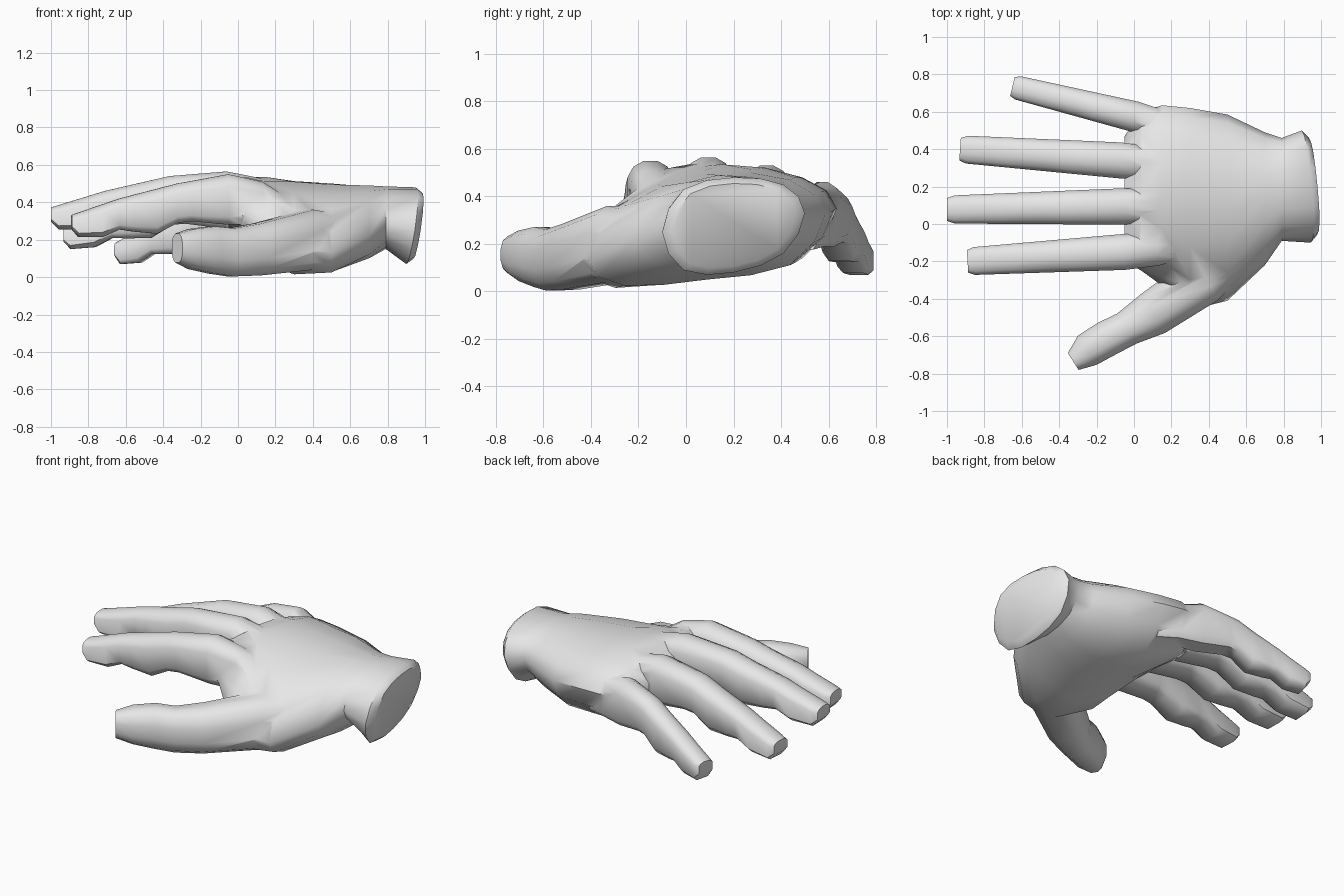
import bpy, bmesh, math
from mathutils import Vector

if "Cube" in bpy.data.objects:
    bpy.data.objects.remove(bpy.data.objects["Cube"], do_unlink=True)

skin = bpy.data.materials.new("light grey")
skin.use_nodes = True
GREY = (0.8, 0.8, 0.8, 1)
skin.diffuse_color = GREY
skin.node_tree.nodes["Principled BSDF"].inputs["Base Color"].default_value = GREY


def loft(name, rings):
    """Skin a list of equal-length rings and cap both ends."""
    bm = bmesh.new()
    loops = [[bm.verts.new(p) for p in ring] for ring in rings]
    n = len(loops[0])
    for a, b in zip(loops, loops[1:]):
        for i in range(n):
            j = (i + 1) % n
            bm.faces.new((a[i], a[j], b[j], b[i]))
    bm.faces.new(loops[0])
    bm.faces.new(loops[-1])
    bmesh.ops.recalc_face_normals(bm, faces=bm.faces)
    mesh = bpy.data.meshes.new(name)
    bm.to_mesh(mesh)
    bm.free()
    mesh.materials.append(skin)
    obj = bpy.data.objects.new(name, mesh)
    bpy.context.collection.objects.link(obj)
    return obj


def rounded(points):
    """Double the points of a closed ring with a smooth spline."""
    out, n = [], len(points)
    for i in range(n):
        a, b, c, d = (Vector(points[(i + k) % n]) for k in (-1, 0, 1, 2))
        out += [b, (9 * (b + c) - a - d) / 16]
    return out


# Palm and wrist: x, y range, side heights, three top and three bottom heights
PALM = [
    (-0.05, -0.20, 0.47, 0.36, 0.35, (0.46, 0.47, 0.42), (0.28, 0.27, 0.25)),
    (0.04, -0.25, 0.60, 0.33, 0.35, (0.51, 0.53, 0.46), (0.22, 0.20, 0.19)),
    (0.15, -0.33, 0.635, 0.22, 0.35, (0.45, 0.535, 0.48), (0.07, 0.12, 0.14)),
    (0.30, -0.46, 0.62, 0.13, 0.34, (0.36, 0.51, 0.48), (0.015, 0.06, 0.12)),
    (0.50, -0.41, 0.585, 0.13, 0.32, (0.36, 0.495, 0.47), (0.025, 0.05, 0.11)),
    (0.70, -0.22, 0.49, 0.22, 0.32, (0.40, 0.49, 0.45), (0.12, 0.10, 0.15)),
    (0.79, -0.09, 0.46, 0.29, 0.33, (0.43, 0.485, 0.45), (0.19, 0.15, 0.20)),
    (0.92, -0.10, 0.50, 0.25, 0.33, (0.43, 0.48, 0.45), (0.09, 0.08, 0.16)),
]
rings = []
for x, y0, y1, s0, s1, top, bot in PALM:
    ys = [y0 + (y1 - y0) * f for f in (0.15, 0.5, 0.85)]
    rings.append(rounded(
        [(x, y0, s0), *[(x, y, z) for y, z in zip(ys, top)],
         (x, y1, s1), *[(x, y, z) for y, z in zip(ys[::-1], bot[::-1])]]))

# Slanted wrist end with a bevelled rim
for p in rings[-1]:
    p.x += 0.15 * (p.z - 0.28) - 0.1 * (p.y - 0.2)
centre = sum(rings[-1], Vector()) / len(rings[-1])
rings.append([p.lerp(centre, 0.13) + Vector((0.035, 0, 0)) for p in rings[-1]])
hand = loft("hand", rings)

# Cross-sections of the digits (across, up), in -1..1
HALF = [(0.65, -1), (1, -0.7), (1, 0.5), (0.75, 0.82), (0.3, 1)]
FINGER = HALF + [(-u, v) for u, v in reversed(HALF)]
THUMB = [(math.copysign(abs(math.cos(a)) ** 0.75, math.cos(a)),
          math.copysign(abs(math.sin(a)) ** 0.85, math.sin(a)))
         for a in [math.tau * (i + 0.5) / 12 for i in range(12)]]


def digit(name, section, stations):
    """Loft along stations of (x, y, half width, top, bottom)."""
    first, last = Vector(stations[0][:2]), Vector(stations[-1][:2])
    d = (last - first).normalized()
    rings = []
    for x, y, w, top, bot in stations:
        mid, h = (top + bot) / 2, (top - bot) / 2
        rings.append([(x - d.y * u * w, y + d.x * u * w, mid + v * h) for u, v in section])
    return loft(name, rings)


# Along a finger: position, width factor, thickness (thin between the pads)
STEPS = ((-0.3, 0.5, 0.14), (-0.12, 0.85, 0.23), (0.08, 1, 0.27), (0.3, 1, 0.215),
         (0.38, 1, 0.21), (0.5, 1, 0.24), (0.64, 1, 0.195), (0.72, 1, 0.165),
         (0.82, 1, 0.175), (0.96, 1, 0.13), (1, 0.82, 0.075))
KNOTS = (0.08, 0.38, 0.72, 0.96)  # knuckle, two joints, nail


def finger(name, root, tip, width, heights):
    """Straight finger whose top follows four heights, sinking into the palm."""
    stations = []
    for t, f, thick in STEPS:
        k = max(0, sum(t >= knot for knot in KNOTS[:3]) - 1)
        s = (t - KNOTS[k]) / (KNOTS[k + 1] - KNOTS[k])
        top = heights[k] + (heights[k + 1] - heights[k]) * s
        if t < KNOTS[0]:
            top = heights[0] - (KNOTS[0] - t) ** 2
        p = Vector(root).lerp(Vector(tip), t)
        stations.append((p.x, p.y, width * f * (1 - 0.25 * max(t, 0)), top, top - thick))
    return digit(name, FINGER, stations)


parts = [
    finger("index_finger", (0.02, -0.145), (-0.89, -0.2), 0.098, (0.55, 0.50, 0.42, 0.345)),
    finger("middle_finger", (0.02, 0.095), (-1, 0.077), 0.099, (0.565, 0.54, 0.46, 0.385)),
    finger("ring_finger", (0, 0.335), (-0.93, 0.4), 0.098, (0.53, 0.49, 0.375, 0.28)),
    finger("little_finger", (0.06, 0.56), (-0.65, 0.735), 0.084, (0.46, 0.41, 0.29, 0.20)),
    digit("thumb", THUMB, [
        (0.56, -0.17, 0.08, 0.33, 0.12), (0.38, -0.29, 0.14, 0.365, 0.035),
        (0.10, -0.48, 0.125, 0.29, 0.005), (-0.04, -0.56, 0.098, 0.265, 0),
        (-0.14, -0.61, 0.10, 0.275, 0.015), (-0.25, -0.675, 0.095, 0.26, 0.04),
        (-0.325, -0.735, 0.055, 0.235, 0.075)]),
]

# Weld the digits to the palm
for part in parts:
    mod = hand.modifiers.new("weld " + part.name, "BOOLEAN")
    mod.operation, mod.solver, mod.object = "UNION", "EXACT", part
bpy.ops.object.select_all(action="DESELECT")
hand.select_set(True)
bpy.context.view_layer.objects.active = hand
for mod in list(hand.modifiers):
    bpy.ops.object.modifier_apply(modifier=mod.name)
for part in parts:
    bpy.data.objects.remove(part, do_unlink=True)
bpy.ops.object.shade_smooth_by_angle(angle=math.radians(48))
